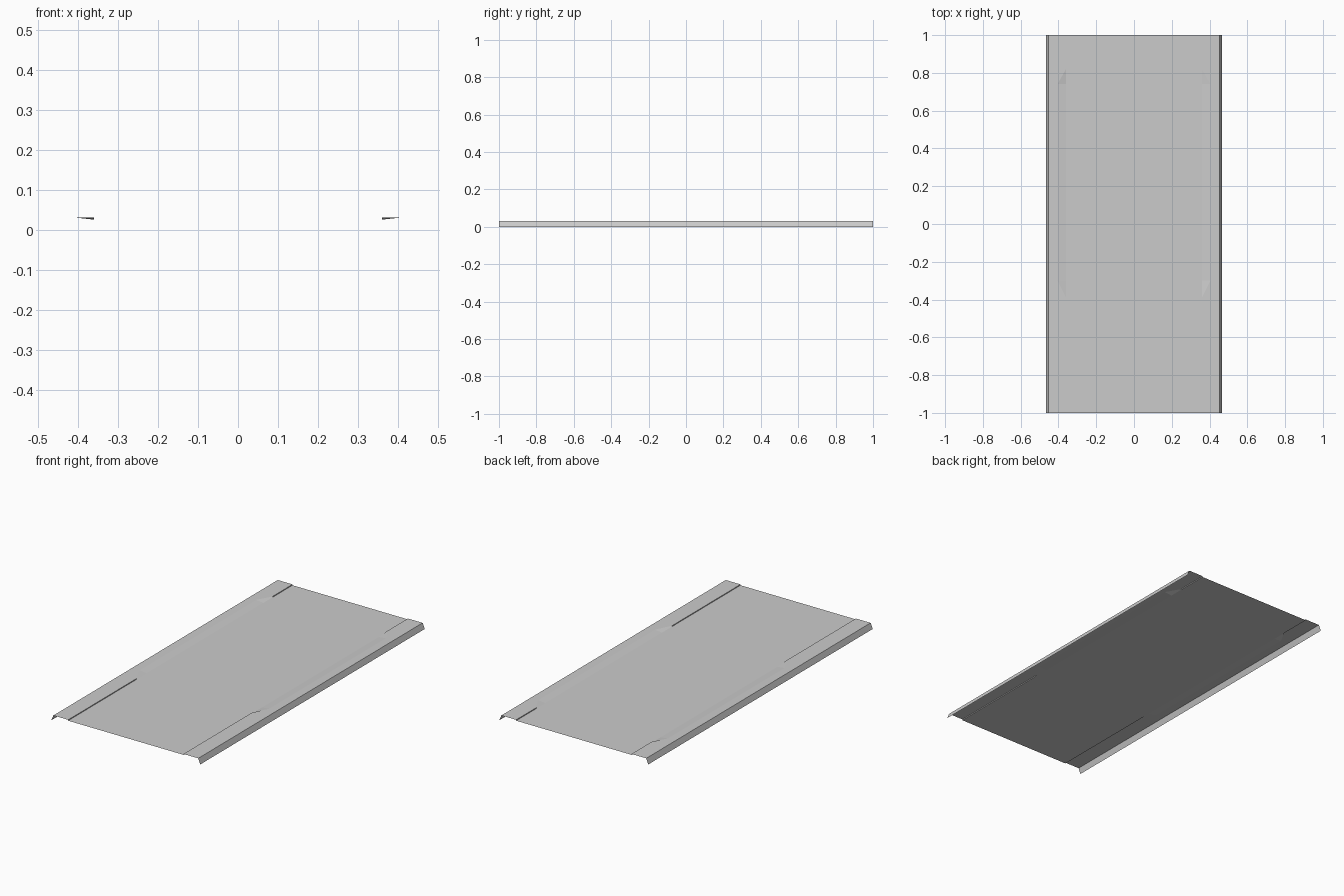
import bpy

if "Cube" in bpy.data.objects:
    bpy.data.objects.remove(bpy.data.objects["Cube"])

TOP, DECK = 0.031, 0.026      # flange height, sunken panel height


def sheet(name, sections):
    """Skin a single-thickness sheet through (y, [(x, z), ...]) sections, front to back."""
    n = len(sections[0][1])
    verts = [(x, y, z) for y, prof in sections for x, z in prof]
    faces = []
    for i in range(len(sections) - 1):
        for j in range(n - 1):
            a = i * n + j
            faces.append((a, a + 1, a + n + 1, a + n))
    mesh = bpy.data.meshes.new(name)
    mesh.from_pydata(verts, [], faces)
    mesh.update()
    obj = bpy.data.objects.new(name, mesh)
    bpy.context.collection.objects.link(obj)
    return obj


# Sunken centre panel
sheet("centre_panel", [(y, [(-0.36, DECK), (0.36, DECK)]) for y in (-1, 1)])

# Raised flanges: upright step at the ends, shallow ramp along the middle
stations = [(-1, 0.36), (-0.39, 0.36), (-0.30, 0.405),
            (0.74, 0.405), (0.82, 0.36), (1, 0.36)]
for side, label in ((1, "right"), (-1, "left")):
    step, lip = [], []
    for y, edge in stations:
        step.append((y, [(0.36 * side, DECK), (edge * side, TOP),
                         (0.452 * side, TOP)][::side]))
    # Outer lip folded down and slightly outwards
    for y in (-1, 1):
        lip.append((y, [(0.452 * side, TOP), (0.465 * side, 0)][::side]))
    sheet(label + "_flange", step)
    sheet(label + "_lip", lip)
